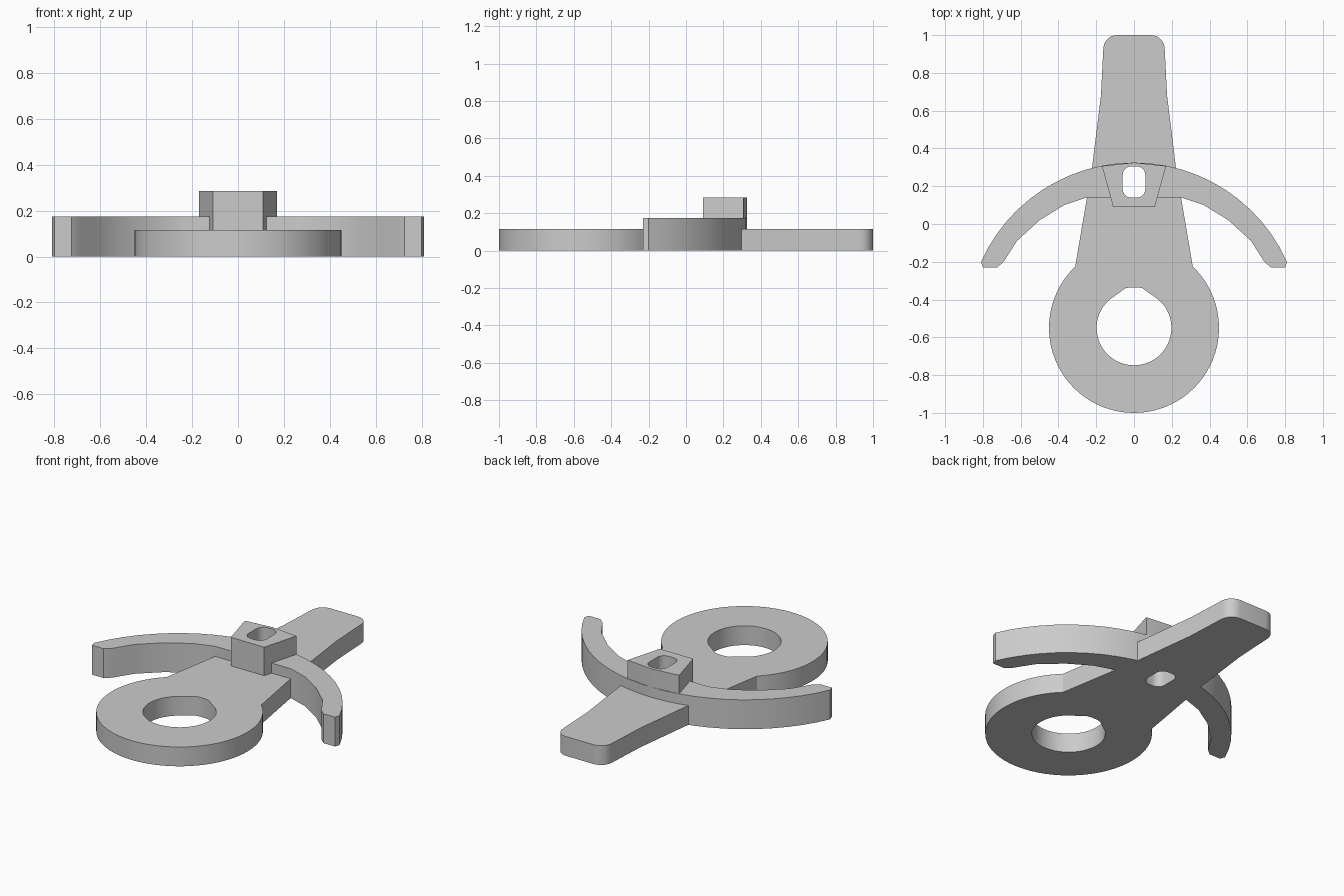
import bpy
import bmesh
from math import sin, cos, pi, asin, atan2, radians

if "Cube" in bpy.data.objects:
    bpy.data.objects.remove(bpy.data.objects["Cube"])

grey = bpy.data.materials.new("plain grey")
grey.use_nodes = True
grey.diffuse_color = (0.6, 0.6, 0.6, 1)
grey.node_tree.nodes["Principled BSDF"].inputs["Base Color"].default_value = (0.6, 0.6, 0.6, 1)


def arc(cx, cy, r, start, end, steps):
    return [(cx + r * cos(start + (end - start) * i / steps),
             cy + r * sin(start + (end - start) * i / steps)) for i in range(steps + 1)]


def mirrored(half):
    """Close a right-hand outline with its mirror image across x = 0."""
    return half + [(-x, y) for x, y in reversed(half) if abs(x) > 1e-4]


def prism(name, outline, bottom, top):
    bm = bmesh.new()
    face = bm.faces.new([bm.verts.new((x, y, bottom)) for x, y in outline])
    lifted = bmesh.ops.extrude_face_region(bm, geom=[face])["geom"]
    for v in lifted:
        if isinstance(v, bmesh.types.BMVert):
            v.co.z = top
    bmesh.ops.recalc_face_normals(bm, faces=bm.faces)
    mesh = bpy.data.meshes.new(name)
    bm.to_mesh(mesh)
    bm.free()
    mesh.materials.append(grey)
    obj = bpy.data.objects.new(name, mesh)
    bpy.context.collection.objects.link(obj)
    return obj


def combine(target, other, operation):
    mod = target.modifiers.new(other.name, "BOOLEAN")
    mod.operation, mod.solver, mod.object = operation, "EXACT", other
    bpy.context.view_layer.objects.active = target
    bpy.ops.object.modifier_apply(modifier=mod.name)
    bpy.data.objects.remove(other)


# Flat plate: round ring end, tapering neck and narrow handle
ring_y, ring_r = -0.55, 0.45
shoulder = asin(0.325 / ring_r)
plate = arc(0, ring_y, ring_r, -pi / 2, shoulder, 32)
plate += [(0.222, 0.3), (0.175, 0.68), (0.163, 0.92)]
plate += arc(0.09, 0.928, 0.072, radians(10), pi / 2, 6)
lever = prism("lever_plate", mirrored(plate), 0, 0.115)

# Curved cross arms with clipped tips
hub_y, outer_r = -0.562, 0.887
tip = atan2(-0.2 - hub_y, 0.81)
arms = [(0, 0.14), (0.25, 0.14), (0.37, 0.1), (0.5, 0.02), (0.62, -0.09),
        (0.69, -0.2), (0.725, -0.23), (0.8, -0.23)]
arms += arc(0, hub_y, outer_r, tip, pi / 2, 12)
combine(lever, prism("cross_arms", mirrored(arms), 0, 0.175), "UNION")

# Tapered block on top of the crossing
block = [(0.11, 0.09), (0.17, 0.307), (0, 0.325)]
combine(lever, prism("centre_block", mirrored(block), 0.05, 0.285), "UNION")

# Rounded slot through the block
slot = arc(0.015, 0.185, 0.045, -pi / 2, 0, 6) + arc(0.015, 0.26, 0.045, 0, pi / 2, 6)
combine(lever, prism("slot_cutter", mirrored(slot), -0.1, 0.5), "DIFFERENCE")

# Ring hole, slightly pointed toward the handle
hole = arc(0, ring_y, 0.198, -pi / 2, radians(48), 24) + [(0.045, -0.34), (0.02, -0.335)]
combine(lever, prism("hole_cutter", mirrored(hole), -0.1, 0.5), "DIFFERENCE")

bpy.ops.object.select_all(action="DESELECT")
lever.select_set(True)
bpy.context.view_layer.objects.active = lever
bpy.ops.object.shade_smooth_by_angle(angle=radians(25))
